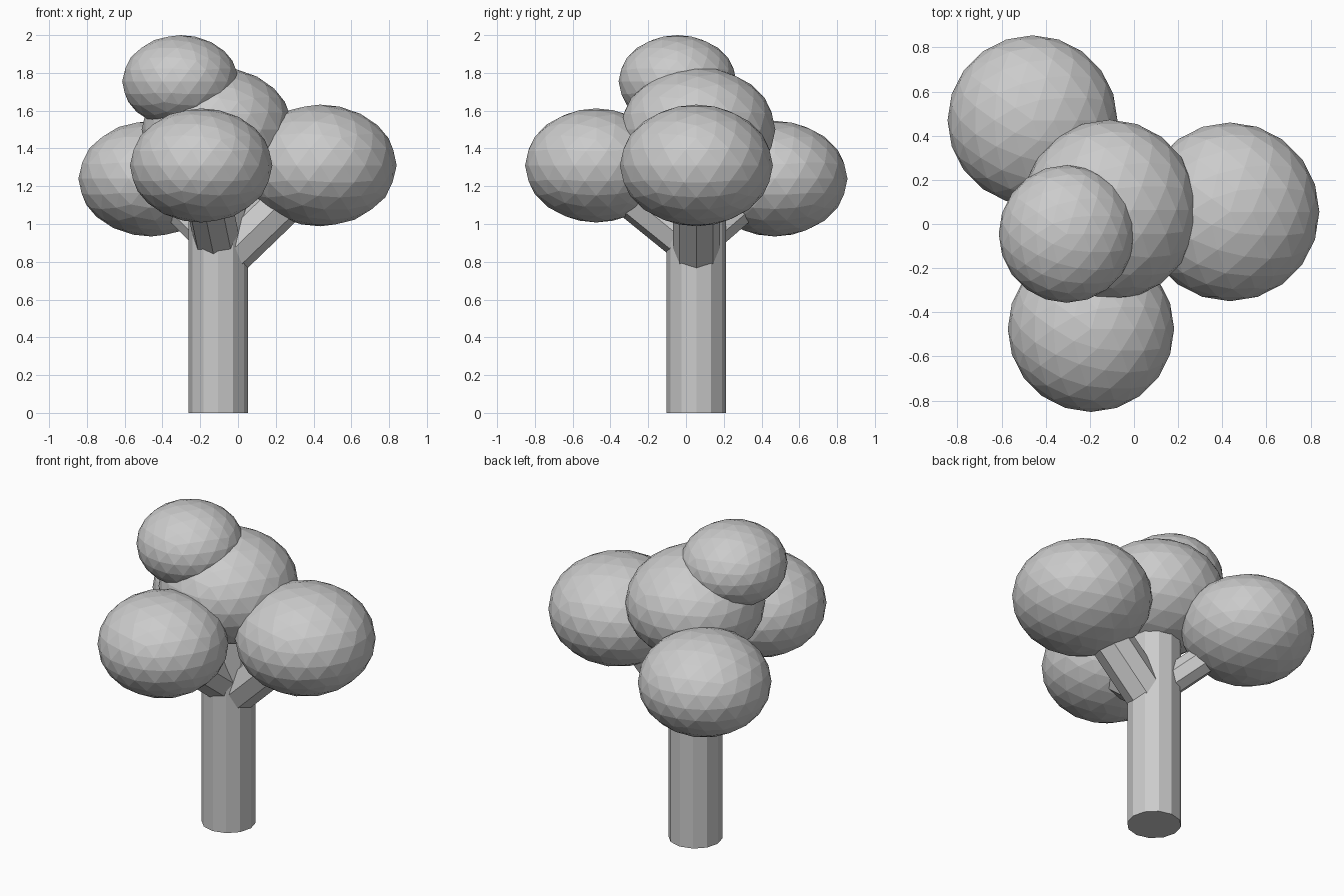
import bpy
from mathutils import Vector

if "Cube" in bpy.data.objects:
    bpy.data.objects.remove(bpy.data.objects["Cube"])

# One flat grey for the whole tree
grey = bpy.data.materials.new("light_grey")
grey.diffuse_color = (0.6, 0.6, 0.6, 1)
grey.use_nodes = True
grey.node_tree.nodes["Principled BSDF"].inputs["Base Color"].default_value = grey.diffuse_color


def finish(name):
    obj = bpy.context.object
    obj.name = name
    obj.data.materials.append(grey)
    return obj


def limb(name, start, end, radius, sides):
    a, b = Vector(start), Vector(end)
    axis = b - a
    bpy.ops.mesh.primitive_cylinder_add(
        vertices=sides, radius=radius, depth=axis.length, location=(a + b) / 2,
        rotation=axis.to_track_quat('Z', 'Y').to_euler())
    return finish(name)


def foliage(name, centre, size):
    bpy.ops.mesh.primitive_ico_sphere_add(subdivisions=3, radius=1, location=centre)
    bpy.context.object.scale = size
    return finish(name)


# Trunk
TX, TY = -0.105, 0.055
limb("trunk", (TX, TY, 0), (TX, TY, 1.3), 0.157, 12)

# Leaf clumps: centre, half sizes
clumps = {
    "middle": ((-0.11, 0.063, 1.50), (0.40, 0.41, 0.33)),
    "top": ((-0.305, -0.045, 1.755), (0.308, 0.312, 0.245)),
    "right": ((0.435, 0.055, 1.31), (0.405, 0.405, 0.322)),
    "front": ((-0.195, -0.475, 1.31), (0.377, 0.377, 0.302)),
    "back": ((-0.46, 0.47, 1.24), (0.385, 0.385, 0.306)),
}
for key, (centre, size) in clumps.items():
    foliage(key + "_leaf_clump", centre, size)

# Branches from the trunk core to the side clumps: start height, radius
for key, (z, radius) in {"right": (0.79, 0.125), "front": (0.88, 0.125),
                         "back": (0.88, 0.09)}.items():
    limb(key + "_branch", (TX, TY, z), clumps[key][0], radius, 8)
